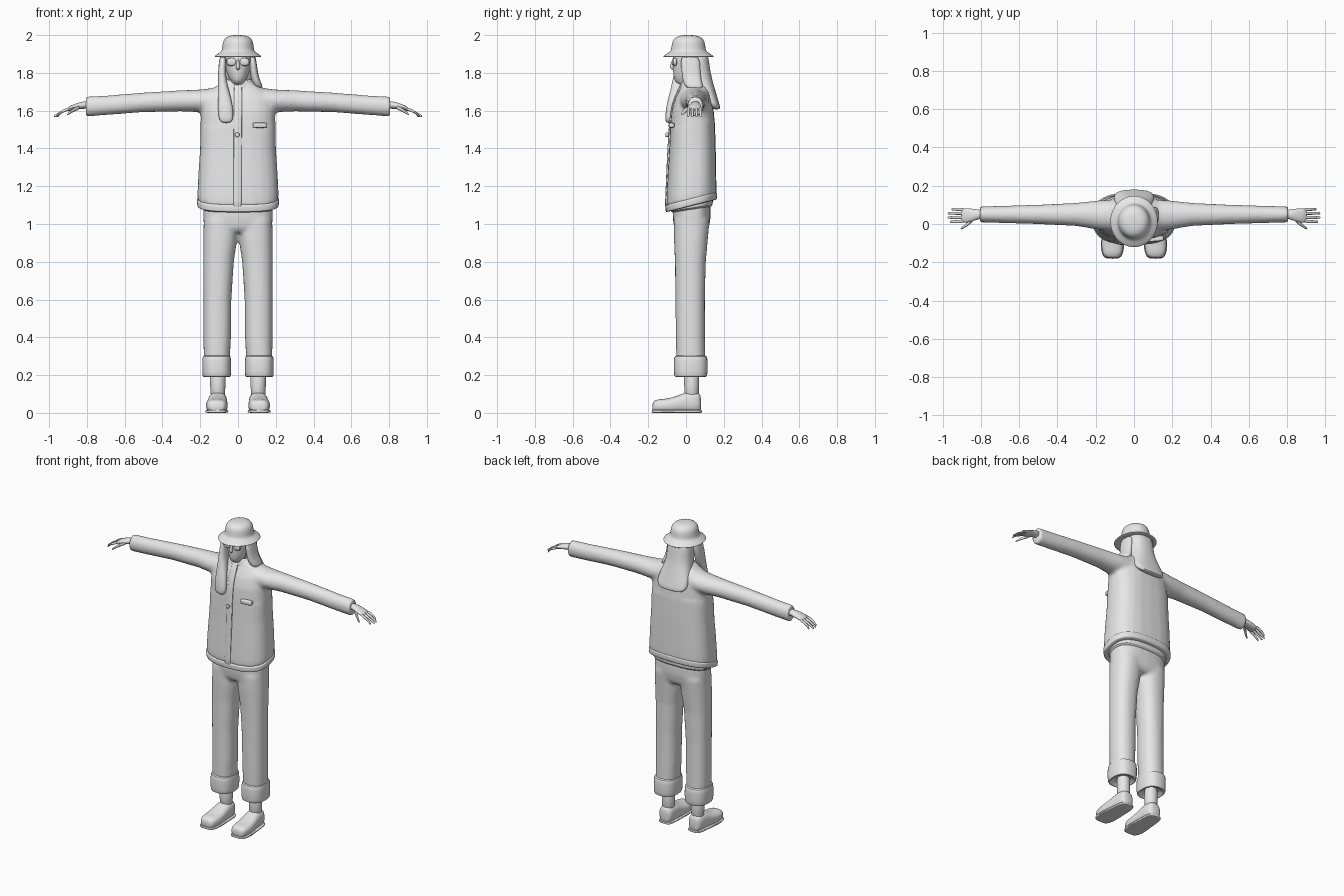
import bpy, bmesh, math

grey = bpy.data.materials.new("plain grey")
grey.diffuse_color = (0.8, 0.8, 0.8, 1)
AXES = {"x": (1, 2, 0), "y": (0, 2, 1), "z": (0, 1, 2)}


def loft(bm, sections, axis="z", n=24, e=2.0, tilt=0.0, floor=False):
    """Skin rounded rings (position, centre 1, centre 2, radius 1, radius 2) along an axis."""
    i, j, k = AXES[axis]
    rings = []
    for pos, c1, c2, r1, r2 in sections:
        ring = []
        for s in range(n):
            a = 2 * math.pi * s / n
            c, d = math.cos(a), math.sin(a)
            p = [0, 0, 0]
            p[i] = c1 + r1 * math.copysign(abs(c) ** (2 / e), c)
            p[j] = c2 + r2 * math.copysign(abs(d) ** (2 / e), d)
            p[k] = pos + tilt * (p[1] - c2)
            if floor:
                p[2] = max(p[2], 0.0)
            ring.append(bm.verts.new(p))
        rings.append(ring)
    for a, b in zip(rings, rings[1:]):
        for s in range(n):
            t = (s + 1) % n
            bm.faces.new((a[s], a[t], b[t], b[s]))
    bm.faces.new(rings[0][::-1])
    bm.faces.new(rings[-1])


def finish(bm, name, subsurf=1, voxel=0, angle=50):
    bmesh.ops.recalc_face_normals(bm, faces=bm.faces)
    me = bpy.data.meshes.new(name)
    bm.to_mesh(me)
    bm.free()
    me.materials.append(grey)
    ob = bpy.data.objects.new(name, me)
    bpy.context.collection.objects.link(ob)
    if voxel:
        m = ob.modifiers.new("fuse", "REMESH")
        m.mode, m.voxel_size, m.use_smooth_shade = "VOXEL", voxel, True
        m = ob.modifiers.new("soften", "SMOOTH")
        m.factor, m.iterations = 0.5, 6
    elif subsurf:
        ob.modifiers.new("round", "SUBSURF").levels = subsurf
    bpy.ops.object.select_all(action="DESELECT")
    ob.select_set(True)
    bpy.context.view_layer.objects.active = ob
    if voxel:
        bpy.ops.object.shade_smooth()
    else:
        bpy.ops.object.shade_smooth_by_angle(angle=math.radians(angle))
    return ob


def part(name, sections, axis="z", n=24, e=2.0, tilt=0.0, floor=False, **kw):
    bm = bmesh.new()
    loft(bm, sections, axis, n, e, tilt, floor)
    return finish(bm, name, **kw)


def mirrored(sections, s, axis):
    if axis == "x":
        return [(s * p, a, b, c, d) for p, a, b, c, d in sections]
    return [(p, s * a, b, c, d) for p, a, b, c, d in sections]


# Jacket body and sleeves, fused into one soft surface
bm = bmesh.new()
loft(bm, [(1.12, 0, .028, .213, .133), (1.16, 0, .028, .215, .133), (1.25, 0, .03, .211, .13),
          (1.4, 0, .033, .201, .124), (1.53, 0, .034, .198, .118)], e=2.7, tilt=.22)
loft(bm, [(1.5, 0, .034, .199, .12), (1.6, 0, .035, .197, .112), (1.66, 0, .04, .188, .1),
          (1.70, 0, .045, .16, .085), (1.73, 0, .045, .115, .07), (1.755, 0, .04, .078, .062)], e=2.5)
sleeve = [(.09, .045, 1.655, .085, .07), (.2, .047, 1.652, .075, .06), (.3, .05, 1.652, .061, .056),
          (.5, .05, 1.644, .051, .052), (.7, .05, 1.628, .045, .052), (.80, .05, 1.622, .042, .053),
          (.806, .05, 1.622, .042, .053)]
for s in (1, -1):
    loft(bm, mirrored(sleeve, s, "x"), "x")
finish(bm, "jacket", voxel=.011)

# Hem band and the shirt edge under it
part("hem_band", [(1.095, 0, .028, .20, .122), (1.097, 0, .028, .215, .134), (1.10, 0, .028, .217, .136),
                  (1.13, 0, .028, .219, .138), (1.135, 0, .028, .216, .135), (1.137, 0, .028, .2, .12)],
     n=32, e=2.7, tilt=.25)
part("shirt_edge", [(1.075, 0, .03, .185, .1), (1.077, 0, .03, .192, .112), (1.13, 0, .03, .195, .115),
                    (1.132, 0, .03, .17, .1)], n=32, e=2.6, tilt=.15)

# Button placket following the chest
part("placket", [(1.085, -.003, -.09, .022, .02), (1.1, -.003, -.096, .022, .016), (1.25, -.002, -.09, .022, .015),
                 (1.4, -.002, -.084, .022, .015), (1.55, -.001, -.075, .022, .014),
                 (1.63, 0, -.067, .022, .012), (1.70, 0, -.038, .022, .012), (1.75, 0, -.014, .02, .012)],
     n=12, e=6)
part("chest_button", [(-.109, -.004, 1.472, .008, .008), (-.107, -.004, 1.472, .013, .013),
                      (-.09, -.004, 1.472, .013, .013)], "y", n=16)
part("pocket_flap", [(.078, -.078, 1.523, .012, .012), (.082, -.08, 1.523, .014, .014),
                     (.15, -.075, 1.523, .014, .014), (.154, -.072, 1.523, .012, .012)], "x", n=12, e=5)

# Collar
part("collar", [(1.70, 0, .035, .11, .07), (1.73, 0, .034, .096, .068), (1.765, 0, .035, .074, .06),
                (1.772, 0, .035, .066, .052), (1.75, 0, .035, .055, .045)], tilt=.12)

# Trousers: hips and two legs fused
bm = bmesh.new()
loft(bm, [(.955, 0, .03, .15, .075), (.98, 0, .029, .176, .092), (1.03, 0, .03, .184, .1),
          (1.11, 0, .03, .184, .1)], e=2.6)
leg = [(.25, .113, .025, .068, .076), (.4, .110, .023, .073, .077), (.6, .109, .022, .074, .078),
       (.8, .103, .023, .081, .082), (.92, .094, .026, .09, .09), (1.02, .09, .03, .092, .095)]
for s in (1, -1):
    loft(bm, mirrored(leg, s, "z"), e=2.3)
finish(bm, "trousers", voxel=.011)

# Rolled cuffs, ankles and shoes
for s, side in ((1, "left"), (-1, "right")):
    part(side + "_trouser_cuff", mirrored(
        [(.215, .113, .025, .05, .06), (.188, .113, .025, .064, .075), (.19, .113, .025, .074, .086),
         (.21, .113, .025, .077, .09), (.28, .113, .025, .077, .09), (.302, .113, .025, .074, .087),
         (.306, .113, .025, .06, .07)], s, "z"), e=2.5)
    part(side + "_ankle", mirrored([(.06, .107, .03, .038, .038), (.14, .107, .03, .041, .04),
                                    (.25, .107, .03, .043, .042)], s, "z"))
    part(side + "_shoe", mirrored(
        [(-.178, .113, .03, .025, .016), (-.172, .113, .034, .042, .03), (-.15, .113, .037, .054, .035),
         (-.11, .112, .038, .058, .037), (-.09, .112, .039, .058, .039), (-.04, .11, .046, .054, .046),
         (-.01, .108, .054, .051, .054), (.04, .107, .056, .049, .056), (.07, .107, .053, .042, .053),
         (.08, .107, .048, .025, .04)], s, "z"), "y", e=2.6, floor=True)
    sole = [(-.182, .113, .008, .03, .008), (-.172, .113, .008, .048, .008), (-.14, .113, .008, .06, .008),
            (-.1, .112, .008, .062, .008), (-.03, .11, .008, .056, .008), (.05, .107, .008, .052, .008),
            (.078, .107, .008, .04, .008), (.084, .107, .008, .025, .008)]
    part(side + "_sole", mirrored(sole, s, "z"), "y", e=5, floor=True)

    # Hand: palm, four fingers and a thumb
    bm = bmesh.new()
    loft(bm, mirrored([(.79, .05, 1.63, .025, .022), (.82, .05, 1.63, .027, .02), (.85, .046, 1.624, .036, .018),
                       (.885, .044, 1.614, .04, .014), (.905, .044, 1.606, .036, .01)], s, "x"), "x", n=12)
    for y, tip in ((.077, .955), (.056, .974), (.034, .974), (.012, .962)):
        loft(bm, mirrored([(.885, y * .9 + .005, 1.613, .009, .01), (.92, y, 1.601, .009, .009),
                           (.945, y, 1.586, .008, .008), (tip - .004, y, 1.572, .007, .007),
                           (tip, y, 1.569, .004, .004)], s, "x"), "x", n=8)
    loft(bm, mirrored([(.835, .03, 1.62, .014, .014), (.86, .008, 1.61, .013, .012),
                       (.88, -.008, 1.598, .010, .01), (.9, -.022, 1.582, .007, .007),
                       (.906, -.025, 1.578, .003, .003)], s, "x"), "x", n=8)
    finish(bm, side + "_hand")

# Head and neck
part("head", [(1.68, 0, .04, .045, .045), (1.735, 0, .035, .045, .048), (1.744, 0, .0, .028, .052),
              (1.765, 0, .0, .045, .064), (1.80, 0, .008, .06, .076), (1.85, 0, .012, .07, .084),
              (1.9, 0, .015, .074, .085), (1.95, 0, .015, .06, .07)])
part("nose", [(1.815, 0, -.066, .008, .008), (1.826, 0, -.074, .012, .013), (1.845, 0, -.073, .008, .01),
              (1.875, 0, -.066, .006, .006)], n=12)
for s, side in ((1, "left"), (-1, "right")):
    part(side + "_eye_lens", [(-.074, s * .034, 1.858, .016, .012), (-.07, s * .034, 1.858, .027, .022),
                              (-.045, s * .036, 1.858, .029, .024)], "y", n=16, e=2.4)

# Long hair: back curtain, front strand, shoulder strand
part("back_hair", [(1.92, 0, .045, .075, .07), (1.86, 0, .052, .082, .07), (1.8, 0, .055, .083, .076),
                   (1.75, 0, .075, .088, .068), (1.70, 0, .108, .10, .05), (1.65, 0, .136, .108, .036),
                   (1.625, 0, .15, .102, .03), (1.61, 0, .16, .08, .02), (1.607, 0, .162, .06, .012)], e=2.4)
part("front_strand", [(1.9, -.078, .0, .02, .045), (1.82, -.085, -.015, .02, .045), (1.76, -.084, -.03, .023, .042),
                      (1.70, -.076, -.055, .031, .03), (1.63, -.067, -.082, .039, .022),
                      (1.57, -.064, -.09, .041, .02), (1.545, -.063, -.092, .034, .017),
                      (1.535, -.062, -.092, .018, .01)], n=16, e=2.4)
part("shoulder_strand", [(1.9, .075, .02, .02, .055), (1.82, .082, .025, .02, .05), (1.77, .09, .03, .023, .05),
                         (1.735, .104, .04, .025, .05), (1.715, .114, .05, .018, .04)], n=16, e=2.4)

# Bucket hat with flared brim
hat = [(1.893, .07), (1.882, .122), (1.886, .127), (1.895, .117), (1.908, .096), (1.917, .086), (1.94, .083),
       (1.965, .08), (1.985, .069), (1.997, .045), (2.0, .02)]
part("bucket_hat", [(z, 0, .013, r, r * 1.08) for z, r in hat], n=32)
